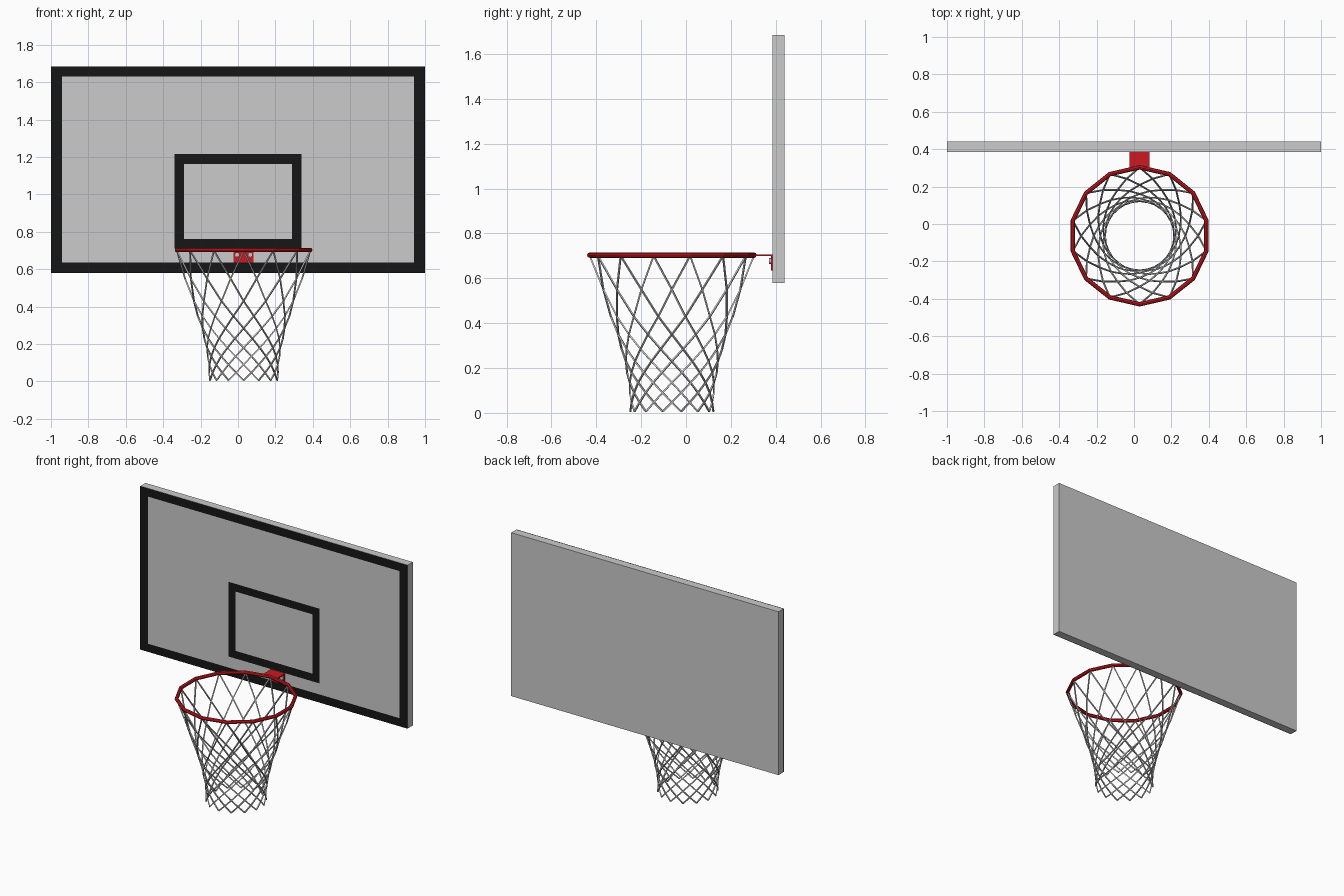
import bpy
from math import sin, cos, pi

if "Cube" in bpy.data.objects:
    bpy.data.objects.remove(bpy.data.objects["Cube"])

CX, CY = 0.03, -0.063      # hoop centre
SIDES = 14
RIM_R, RIM_Z = 0.366, 0.70
FRONT = 0.385              # front face of the board


def material(name, color):
    m = bpy.data.materials.new(name)
    m.diffuse_color = color
    m.use_nodes = True
    m.node_tree.nodes["Principled BSDF"].inputs["Base Color"].default_value = m.diffuse_color
    return m


red = material("red_paint", (0.6, 0.01, 0.015, 1))
black = material("black_paint", (0.008, 0.008, 0.008, 1))


def box(name, lo, hi, mat=None):
    bpy.ops.mesh.primitive_cube_add(size=1, location=[(a + b) / 2 for a, b in zip(lo, hi)])
    o = bpy.context.object
    o.name = name
    o.scale = [b - a for a, b in zip(lo, hi)]
    bpy.ops.object.transform_apply(location=False, rotation=False, scale=True)
    if mat:
        o.data.materials.append(mat)
    return o


def frame(name, x, z0, z1, wx, wz, y):
    # flat painted rectangle outline facing -y
    outer = [(-x, z0), (x, z0), (x, z1), (-x, z1)]
    inner = [(-x + wx, z0 + wz), (x - wx, z0 + wz), (x - wx, z1 - wz), (-x + wx, z1 - wz)]
    verts = [(a, y, b) for a, b in outer + inner]
    faces = [(i, (i + 1) % 4, (i + 1) % 4 + 4, i + 4) for i in range(4)]
    me = bpy.data.meshes.new(name)
    me.from_pydata(verts, [], faces)
    me.materials.append(black)
    o = bpy.data.objects.new(name, me)
    bpy.context.collection.objects.link(o)


# backboard and its painted lines
box("backboard", (-1, FRONT, 0.58), (1, 0.44, 1.685))
frame("border_line", 1.0, 0.58, 1.685, 0.06, 0.055, FRONT - 0.002)
frame("target_line", 0.34, 0.71, 1.215, 0.052, 0.052, FRONT - 0.002)

# rim
bpy.ops.mesh.primitive_torus_add(major_segments=SIDES, minor_segments=8, major_radius=RIM_R,
                                 minor_radius=0.012, location=(CX, CY, RIM_Z + 0.003),
                                 rotation=(0, 0, pi / 2))
rim = bpy.context.object
rim.name = "rim"
rim.data.materials.append(red)

# bracket: top plate, wall plate and two bolts
box("bracket_top", (CX - 0.053, 0.30, 0.70), (CX + 0.053, FRONT, 0.707), red)
box("bracket_wall_plate", (CX - 0.053, FRONT - 0.007, 0.635), (CX + 0.053, FRONT, 0.70), red)
for side, s in (("left", -1), ("right", 1)):
    bpy.ops.mesh.primitive_cylinder_add(vertices=12, radius=0.013, depth=0.012,
                                        location=(CX + s * 0.035, FRONT - 0.01, 0.677),
                                        rotation=(pi / 2, 0, 0))
    bpy.context.object.name = "bolt_" + side

# net: crossing cords that step half a rim side per level
levels = [(0.366, 0.70), (0.313, 0.55), (0.272, 0.43), (0.245, 0.35), (0.224, 0.285),
          (0.21, 0.23), (0.2, 0.18), (0.192, 0.135), (0.187, 0.09), (0.184, 0.047), (0.185, 0.006)]
cu = bpy.data.curves.new("net", "CURVE")
cu.dimensions = "3D"
cu.bevel_depth = 0.005
cu.bevel_resolution = 0
cu.use_fill_caps = True
for k in range(SIDES):
    for turn in (-1, 1):
        sp = cu.splines.new("POLY")
        sp.points.add(len(levels) - 1)
        for i, (r, z) in enumerate(levels):
            a = pi / 2 + (k + turn * i / 2) * 2 * pi / SIDES
            sp.points[i].co = (CX + r * cos(a), CY + r * sin(a), z, 1)
        sp.use_smooth = False
net = bpy.data.objects.new("net", cu)
bpy.context.collection.objects.link(net)
bpy.ops.object.select_all(action="DESELECT")
net.select_set(True)
bpy.context.view_layer.objects.active = net
bpy.ops.object.convert(target="MESH")
